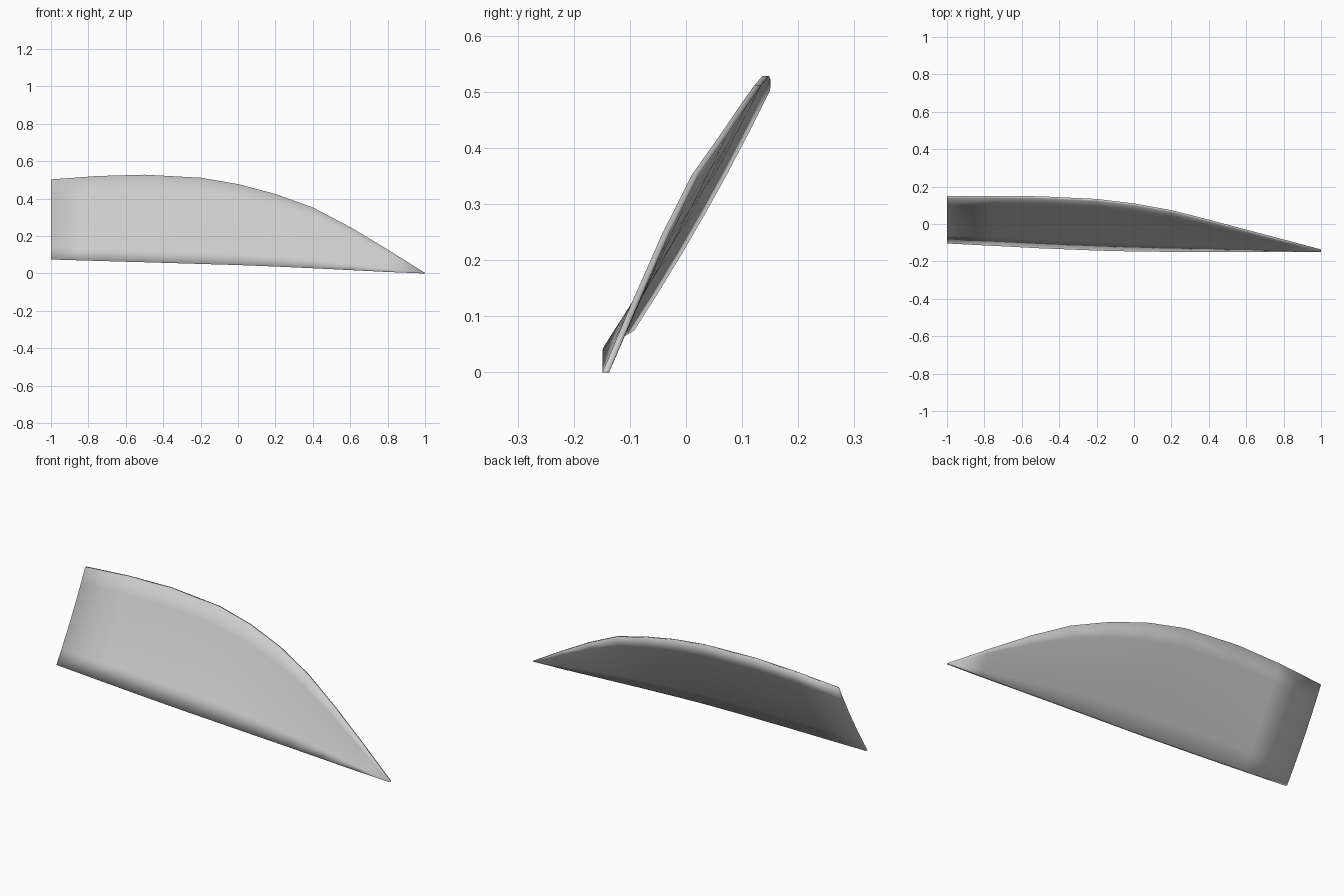
import bpy, bmesh

if "Cube" in bpy.data.objects:
    bpy.data.objects.remove(bpy.data.objects["Cube"])

# Stations along the blade: x, top edge (y, z), bottom edge (y, z) of the front skin
STATIONS = [
    (-1.00, 0.138, 0.503, -0.104, 0.075),
    (-0.75, 0.139, 0.521, -0.117, 0.067),
    (-0.50, 0.136, 0.528, -0.130, 0.060),
    (-0.20, 0.122, 0.512, -0.142, 0.051),
    (0.00, 0.098, 0.478, -0.147, 0.045),
    (0.20, 0.062, 0.425, -0.149, 0.037),
    (0.40, 0.011, 0.353, -0.149, 0.028),
    (0.60, -0.042, 0.248, -0.149, 0.018),
    (0.80, -0.095, 0.128, -0.149, 0.008),
    (1.00, -0.148, 0.003, -0.149, 0.000),
]
ROWS = 6
THICK = 0.012
SAG = 0.008   # slight hollow across the width


def skin(bm, shift):
    """One grid of vertices, from bottom edge to top edge at every station."""
    grid = []
    for x, ty, tz, by, bz in STATIONS:
        width = (tz - bz) / 0.45
        col = []
        for r in range(ROWS + 1):
            t = r / ROWS
            sag = SAG * width * 4 * t * (1 - t)
            col.append(bm.verts.new((x, by + (ty - by) * t + 0.86 * sag + shift,
                                     bz + (tz - bz) * t - 0.5 * sag)))
        grid.append(col)
    return grid


# Curved blade: front and back skins joined by a rim
bm = bmesh.new()
front, back = skin(bm, 0.0), skin(bm, THICK)
for g in (front, back):
    for a, b in zip(g, g[1:]):
        for r in range(ROWS):
            bm.faces.new((a[r], b[r], b[r + 1], a[r + 1]))


def outline(g):
    return ([c[0] for c in g] + g[-1][1:] +
            [c[-1] for c in reversed(g[:-1])] + g[0][-2:0:-1])


fo, bo = outline(front), outline(back)
for i in range(len(fo)):
    j = (i + 1) % len(fo)
    bm.faces.new((fo[i], bo[i], bo[j], fo[j]))
bmesh.ops.recalc_face_normals(bm, faces=bm.faces)
for f in bm.faces:
    f.smooth = True

mesh = bpy.data.meshes.new("curved_blade")
bm.to_mesh(mesh)
bm.free()
blade = bpy.data.objects.new("curved_blade", mesh)
bpy.context.collection.objects.link(blade)
